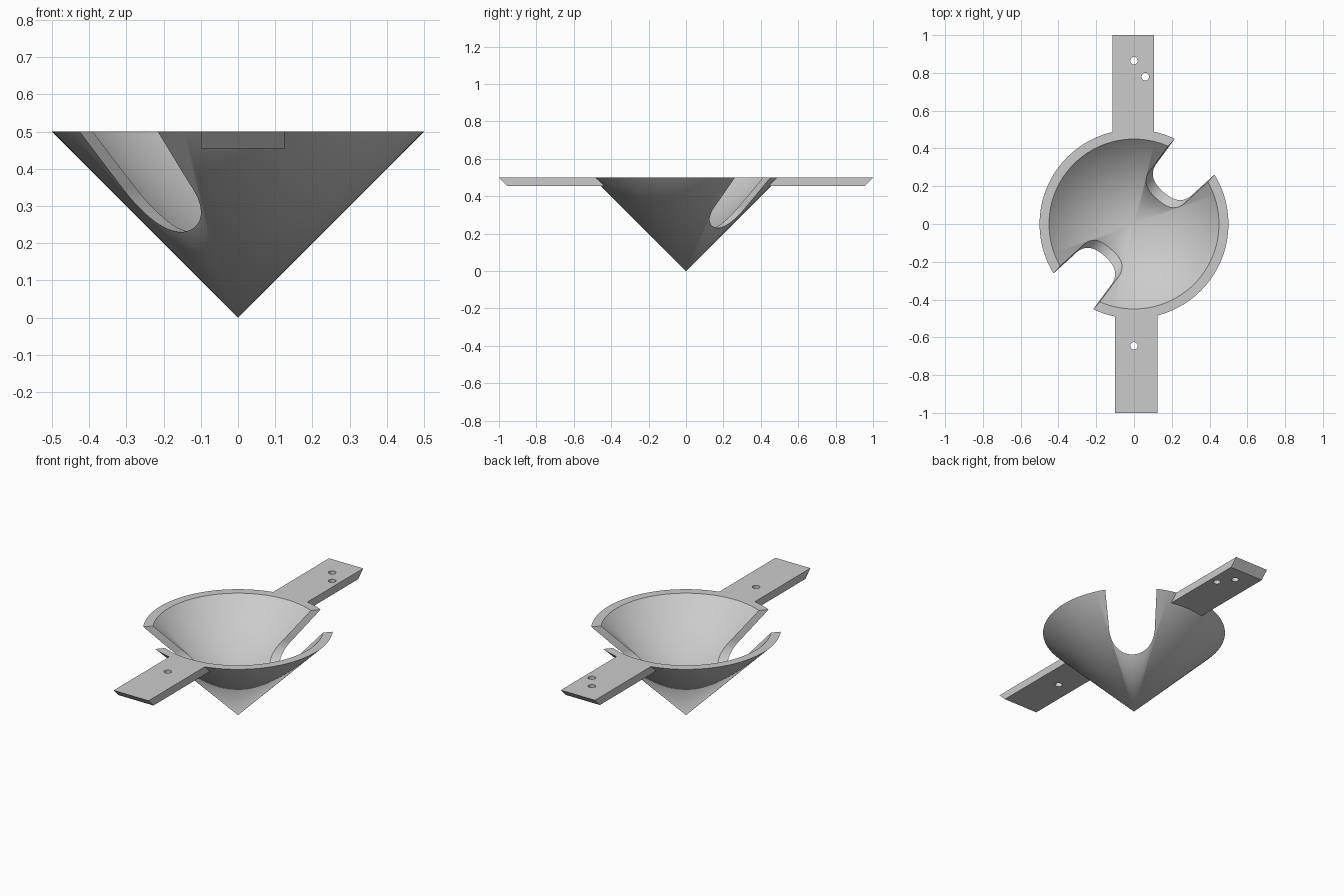
import bpy
import bmesh
import math
from mathutils import Matrix, Vector

cube = bpy.data.objects.get("Cube")
if cube:
    bpy.data.objects.remove(cube, do_unlink=True)

RADIUS = 0.5      # outer rim radius, equal to the height
WALL = 0.05       # rim width
PLATE = 0.045     # handle thickness

grey = bpy.data.materials.new("plain_grey")
grey.use_nodes = True
grey.diffuse_color = (0.6, 0.6, 0.6, 1)
grey.node_tree.nodes["Principled BSDF"].inputs["Base Color"].default_value = (0.6, 0.6, 0.6, 1)


def make_object(name, bm):
    bmesh.ops.recalc_face_normals(bm, faces=bm.faces)
    mesh = bpy.data.meshes.new(name)
    bm.to_mesh(mesh)
    bm.free()
    mesh.materials.append(grey)
    obj = bpy.data.objects.new(name, mesh)
    bpy.context.collection.objects.link(obj)
    return obj


def extrude_outline(name, points, offset):
    """Closed solid made by pushing a flat outline along an offset."""
    bm = bmesh.new()
    face = bm.faces.new([bm.verts.new(p) for p in points])
    result = bmesh.ops.extrude_face_region(bm, geom=[face], use_keep_orig=True)
    moved = [g for g in result["geom"] if isinstance(g, bmesh.types.BMVert)]
    bmesh.ops.translate(bm, verts=moved, vec=offset)
    return make_object(name, bm)


def cut(target, cutter):
    cutter.hide_render = True
    bpy.ops.object.select_all(action="DESELECT")
    bpy.context.view_layer.objects.active = target
    target.select_set(True)
    mod = target.modifiers.new("cut", "BOOLEAN")
    mod.operation = "DIFFERENCE"
    mod.solver = "EXACT"
    mod.object = cutter
    bpy.ops.object.modifier_apply(modifier=mod.name)
    bpy.data.objects.remove(cutter, do_unlink=True)


def smooth(obj):
    bpy.ops.object.select_all(action="DESELECT")
    bpy.context.view_layer.objects.active = obj
    obj.select_set(True)
    bpy.ops.object.shade_smooth_by_angle(angle=math.radians(30))


# Hollow funnel: revolved wall profile
bm = bmesh.new()
profile = [(0, 0), (RADIUS, RADIUS), (RADIUS - WALL, RADIUS), (0, WALL)]
verts = [bm.verts.new((r, 0, z)) for r, z in profile]
edges = [bm.edges.new(pair) for pair in zip(verts, verts[1:])]
bmesh.ops.spin(bm, geom=verts + edges, axis=(0, 0, 1), cent=(0, 0, 0),
               angle=math.tau, steps=128, use_merge=True)
bmesh.ops.remove_doubles(bm, verts=bm.verts, dist=0.0001)
funnel = make_object("funnel", bm)

# Two opposite U-shaped slots, rounded below and slightly flared above
ARC, ARC_Z = 0.127, 0.357
outline = [(0, -0.157, 0.65), (0, 0.157, 0.65)]
for i in range(33):
    a = math.pi * i / 32
    outline.append((0, ARC * math.cos(a), ARC_Z - ARC * math.sin(a)))
for heading in (48, 228):
    slot = extrude_outline("slot_cutter", outline, Vector((0.8, 0, 0)))
    slot.data.transform(Matrix.Rotation(math.radians(heading), 4, "Z"))
    cut(funnel, slot)
smooth(funnel)

# Flat handles with slanted ends and drilled holes
handles = (
    ("front_handle", -1, -0.1, 0.125, [(0, -0.645)]),
    ("back_handle", 1, -0.115, 0.105, [(0, 0.865), (0.06, 0.78)]),
)
for name, side, left, right, holes in handles:
    top, low = RADIUS, RADIUS - PLATE
    section = [(left, side * y, z) for y, z in
               ((0.475, top), (1, top), (1 - PLATE, low), (0.475 - PLATE, low))]
    handle = extrude_outline(name, section, Vector((right - left, 0, 0)))
    for x, y in holes:
        bm = bmesh.new()
        bmesh.ops.create_cone(bm, cap_ends=True, segments=32, radius1=0.02, radius2=0.02,
                              depth=0.2, matrix=Matrix.Translation((x, y, low)))
        cut(handle, make_object("hole_cutter", bm))
    smooth(handle)
